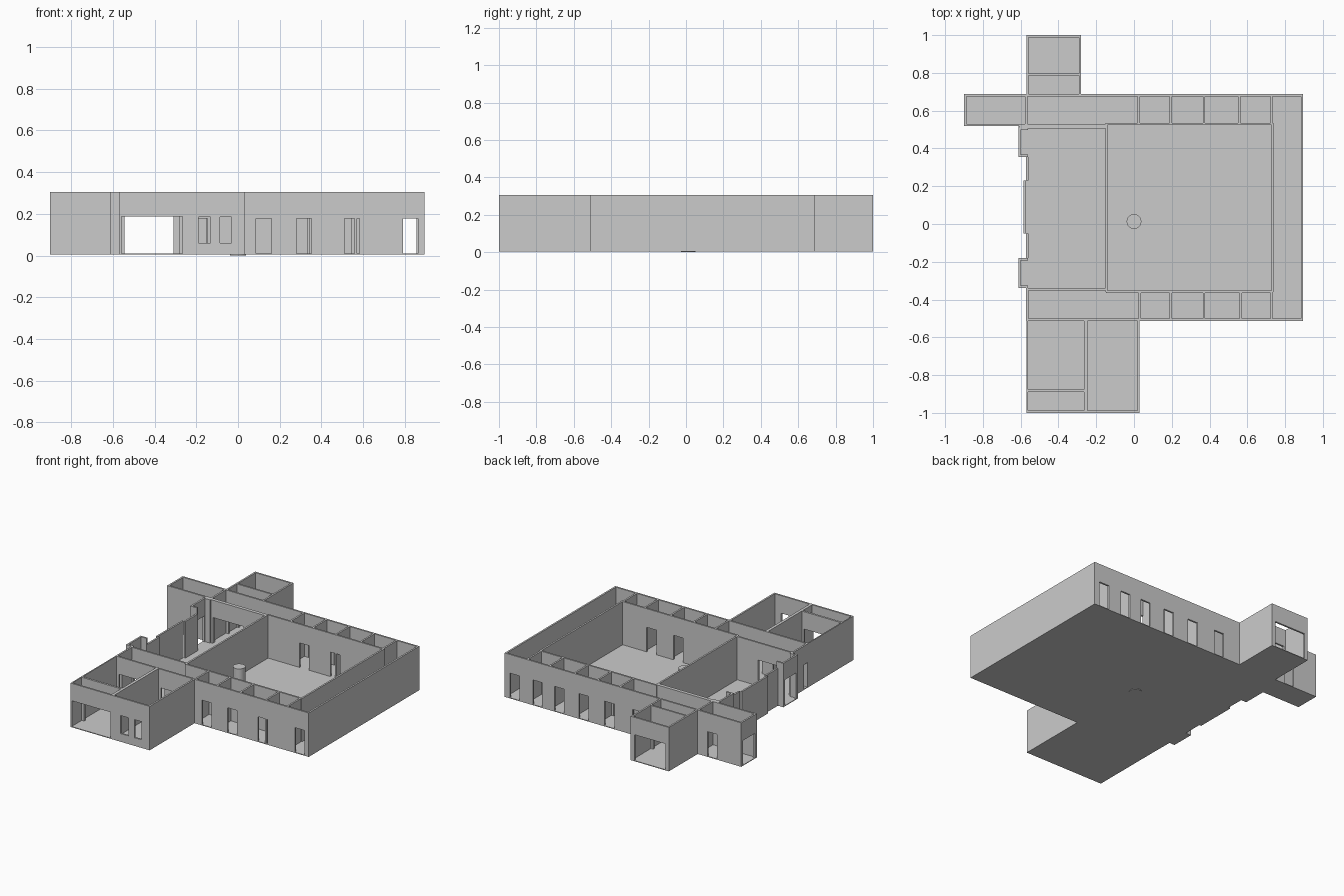
import bpy, bmesh
from mathutils import Vector

if "Cube" in bpy.data.objects:
    bpy.data.objects.remove(bpy.data.objects["Cube"])

BASE, TOP = 0.004, 0.305
DOOR, GATE = 0.177, 0.186


def finish(name, bm):
    bmesh.ops.recalc_face_normals(bm, faces=bm.faces[:])
    me = bpy.data.meshes.new(name)
    bm.to_mesh(me)
    bm.free()
    ob = bpy.data.objects.new(name, me)
    bpy.context.collection.objects.link(ob)
    return ob


def extrude_loops(name, loops, offset, normal):
    """Fill an outline (plus hole loops) and extrude it by offset."""
    bm = bmesh.new()
    edges = []
    for pts in loops:
        vs = [bm.verts.new(p) for p in pts]
        edges += [bm.edges.new((vs[i - 1], vs[i])) for i in range(len(vs))]
    bmesh.ops.triangle_fill(bm, use_beauty=True, edges=edges, normal=normal)
    ext = bmesh.ops.extrude_face_region(bm, geom=bm.faces[:])
    verts = [g for g in ext["geom"] if isinstance(g, bmesh.types.BMVert)]
    bmesh.ops.translate(bm, verts=verts, vec=offset)
    return finish(name, bm)


def wall(name, axis, at, a, b, doors=(), windows=(), t=0.012, top=TOP):
    """Wall along x or y, centred on 'at'; doors are (from, to, height)."""
    def put(s, z):
        return (s, at - t / 2, z) if axis == 'x' else (at - t / 2, s, z)
    outline = [(a, BASE)]
    for d0, d1, h in sorted(doors):
        outline += [(d0, BASE), (d0, h), (d1, h), (d1, BASE)]
    outline += [(b, BASE), (b, top), (a, top)]
    loops = [[put(*p) for p in outline]]
    for s0, s1, z0, z1 in windows:
        loops.append([put(s0, z0), put(s1, z0), put(s1, z1), put(s0, z1)])
    n = Vector((0, 1, 0)) if axis == 'x' else Vector((1, 0, 0))
    return extrude_loops(name, loops, n * t, n)


def doors(*pairs):
    return [(a, b, DOOR) for a, b in pairs]


# Floor slab following the whole plan
plan = [(-.57, -1), (.03, -1), (.03, -.513), (.895, -.513), (.895, .687),
        (-.28, .687), (-.28, 1), (-.57, 1), (-.57, .687), (-.9, .687),
        (-.9, .518), (-.612, .518), (-.612, .355), (-.57, .355), (-.57, .23),
        (-.586, .23), (-.586, -.05), (-.57, -.05), (-.57, -.18), (-.612, -.18),
        (-.612, -.338), (-.57, -.338)]
extrude_loops("floor", [[(x, y, BASE) for x, y in plan]], Vector((0, 0, .005)), Vector((0, 0, 1)))

gate = [(-.545, -.31, GATE)]

# Outer walls of the main building
wall("east_wall", 'y', .889, -.513, .687)
wall("south_wall", 'x', -.507, -.57, .895,
     gate + doors((-.225, -.145), (.087, .16), (.28, .352), (.51, .583), (.79, .862)))
wall("north_wall", 'x', .681, -.57, .895,
     gate + doors((.78, .855), (.61, .68), (.445, .518), (.257, .332), (.063, .138), (-.15, -.075)))

# Courtyard walls
wall("court_north", 'x', .53, -.147, .737, doors((.1, .173), (.333, .408)))
wall("court_south", 'x', -.358, -.147, .737, doors((.268, .342), (.472, .545)))
wall("court_east", 'y', .733, -.36, .536)
wall("court_west", 'y', -.145, -.36, .536)

# Small room partitions on both sides of the courtyard
for i, x in enumerate((.03, .195, .37, .565, .728)):
    wall(f"south_partition_{i}", 'y', x, -.507, -.358)
for i, x in enumerate((.025, .195, .37, .557, .728)):
    wall(f"north_partition_{i}", 'y', x, .53, .681)

# West hall cross walls
wall("hall_north", 'x', .517, -.61, -.145, gate, t=.024)
wall("hall_south", 'x', -.345, -.57, -.145, gate)

# West facade: straight parts, the shallow middle projection and two bays
wall("west_wall_south", 'y', -.565, -.513, -.338, [(-.5, -.46, DOOR)])
wall("west_wall_a", 'y', -.565, -.18, -.05, top=.26)
wall("west_wall_b", 'y', -.565, .23, .355, top=.26)
wall("west_middle", 'y', -.58, -.05, .23, top=.26)
for name, y0, y1 in (("south_bay", -.338, -.18), ("north_bay", .355, .51)):
    wall(name + "_front", 'y', -.606, y0, y1, [(y0 + .018, y1 - .018, GATE)])
    wall(name + "_side_a", 'x', y0 + .006, -.612, -.56)
    wall(name + "_side_b", 'x', y1 - .006, -.612, -.56)

# Front wing
wall("front_wing_face", 'x', -.994, -.57, .03, [(-.558, -.265, GATE)],
     [(-.19, -.132, .06, .184), (-.086, -.03, .06, .184)])
wall("front_wing_west", 'y', -.566, -1, -.507, t=.008)
wall("front_wing_east", 'y', .024, -1, -.507)
wall("front_wing_divider", 'y', -.255, -.994, -.507, t=.02)
wall("front_wing_porch", 'x', -.883, -.57, -.255, [(-.545, -.28, GATE)], t=.014)

# West arm
wall("arm_north", 'x', .681, -.9, -.57, doors((-.717, -.645)))
wall("arm_south", 'x', .524, -.9, -.57)
wall("arm_west", 'y', -.894, .518, .687, [(.54, .667, DOOR)])
wall("arm_inner", 'y', -.57, .52, .685)

# Back wing
wall("back_wing_face", 'x', .994, -.57, -.28, gate)
wall("back_wing_inner", 'x', .792, -.57, -.28, gate)
wall("back_wing_west", 'y', -.564, .681, 1)
wall("back_wing_east", 'y', -.286, .681, 1)

# Round column in the courtyard
bm = bmesh.new()
bmesh.ops.create_cone(bm, cap_ends=True, segments=32, radius1=.039, radius2=.039, depth=.185)
bmesh.ops.translate(bm, verts=bm.verts[:], vec=(0, .013, .0925))
column = finish("column", bm)
bpy.context.view_layer.objects.active = column
column.select_set(True)
bpy.ops.object.shade_smooth_by_angle()
